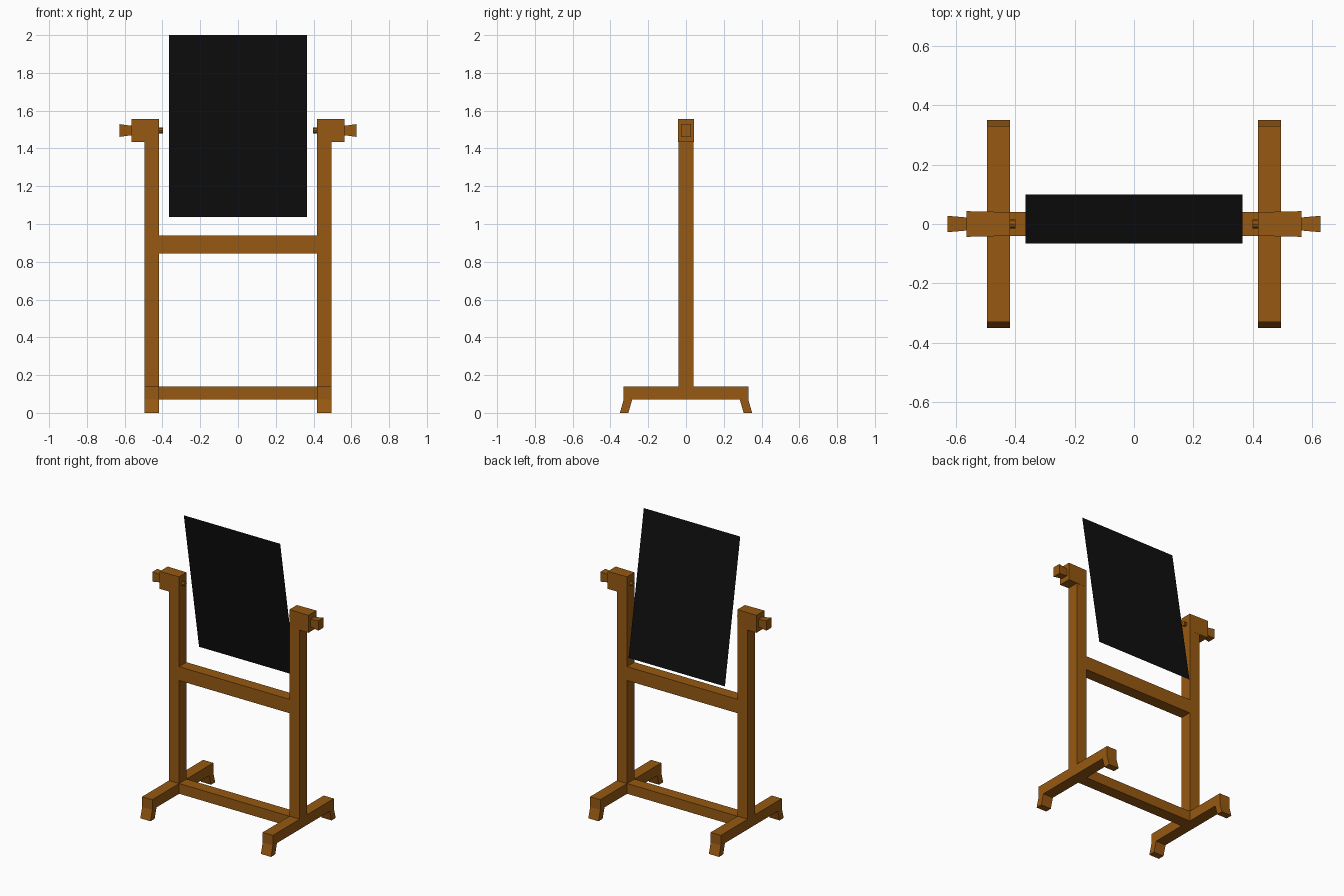
import bpy
import bmesh
from mathutils import Matrix, Vector

cube = bpy.data.objects.get("Cube")
if cube:
    bpy.data.objects.remove(cube, do_unlink=True)


def material(name, color):
    mat = bpy.data.materials.new(name)
    mat.use_nodes = True
    mat.diffuse_color = color
    bsdf = mat.node_tree.nodes["Principled BSDF"]
    bsdf.inputs["Base Color"].default_value = color
    bsdf.inputs["Roughness"].default_value = 0.8
    return mat


WOOD = material("brown wood", (0.31, 0.1, 0.006, 1))
BLACK = material("black board", (0.0045, 0.0045, 0.0045, 1))


def finish(name, bm, mat, mirror=(False, False)):
    mesh = bpy.data.meshes.new(name)
    bm.to_mesh(mesh)
    bm.free()
    mesh.materials.append(mat)
    obj = bpy.data.objects.new(name, mesh)
    bpy.context.collection.objects.link(obj)
    if any(mirror):
        mod = obj.modifiers.new("Mirror", "MIRROR")
        mod.use_axis = (mirror[0], mirror[1], False)
        mod.use_mirror_merge = False
    return obj


def box(name, x, y, z, mirror=(True, False), shape=None):
    """Box between (low, high) pairs; shape may move each corner."""
    bm = bmesh.new()
    bmesh.ops.create_cube(bm, size=1)
    for v in bm.verts:
        v.co = Vector([lo + (c + 0.5) * (hi - lo)
                       for c, (lo, hi) in zip(v.co, (x, y, z))])
        if shape:
            shape(v.co)
    return finish(name, bm, WOOD, mirror)


POST_X = (0.418, 0.495)
DEPTH = (-0.04, 0.04)
PIVOT_Z = 1.495

# Uprights and the sled beams they stand on
box("post", POST_X, DEPTH, (0.14, 1.435))
box("base_beam", POST_X, (-0.33, 0.33), (0.07, 0.14))


# Feet splay outwards towards the floor
def splay(co):
    if co.z < 0.01:
        co.y += 0.02


box("foot", POST_X, (0.285, 0.33), (0, 0.07), (True, True), splay)

# Rails joining the two sides
RAIL_X = (-POST_X[0], POST_X[0])
box("lower_rail", RAIL_X, DEPTH, (0.07, 0.14), (False, False))
box("middle_rail", RAIL_X, DEPTH, (0.845, 0.94), (False, False))


# Bearing blocks on the posts, slightly deeper at the outer end
def widen(co):
    if co.x > 0.5:
        co.y *= 1.08


box("bearing_block", (POST_X[0], 0.563), DEPTH, (1.435, 1.555), shape=widen)


# Flared square knobs outside
def flare(co):
    if co.x > 0.6:
        co.y *= 1.25
        co.z = PIVOT_Z + (co.z - PIVOT_Z) * 1.35


box("knob", (0.563, 0.628), (-0.022, 0.022), (1.47, 1.52), shape=flare)

# Short pivot pins inside
bm = bmesh.new()
bmesh.ops.create_cone(bm, cap_ends=True, segments=8, radius1=0.015,
                      radius2=0.015, depth=0.024)
bm.transform(Matrix.Translation((0.41, 0, PIVOT_Z)) @ Matrix.Rotation(1.5708, 4, "Y"))
finish("pivot_pin", bm, WOOD, (True, False))

# Thin writing board, leaning forward at the top
bm = bmesh.new()
bmesh.ops.create_grid(bm, x_segments=1, y_segments=1, size=1)
for v in bm.verts:
    top = v.co.y > 0
    v.co = Vector((v.co.x * 0.365, -0.065 if top else 0.1, 2.0 if top else 1.037))
finish("board", bm, BLACK)
